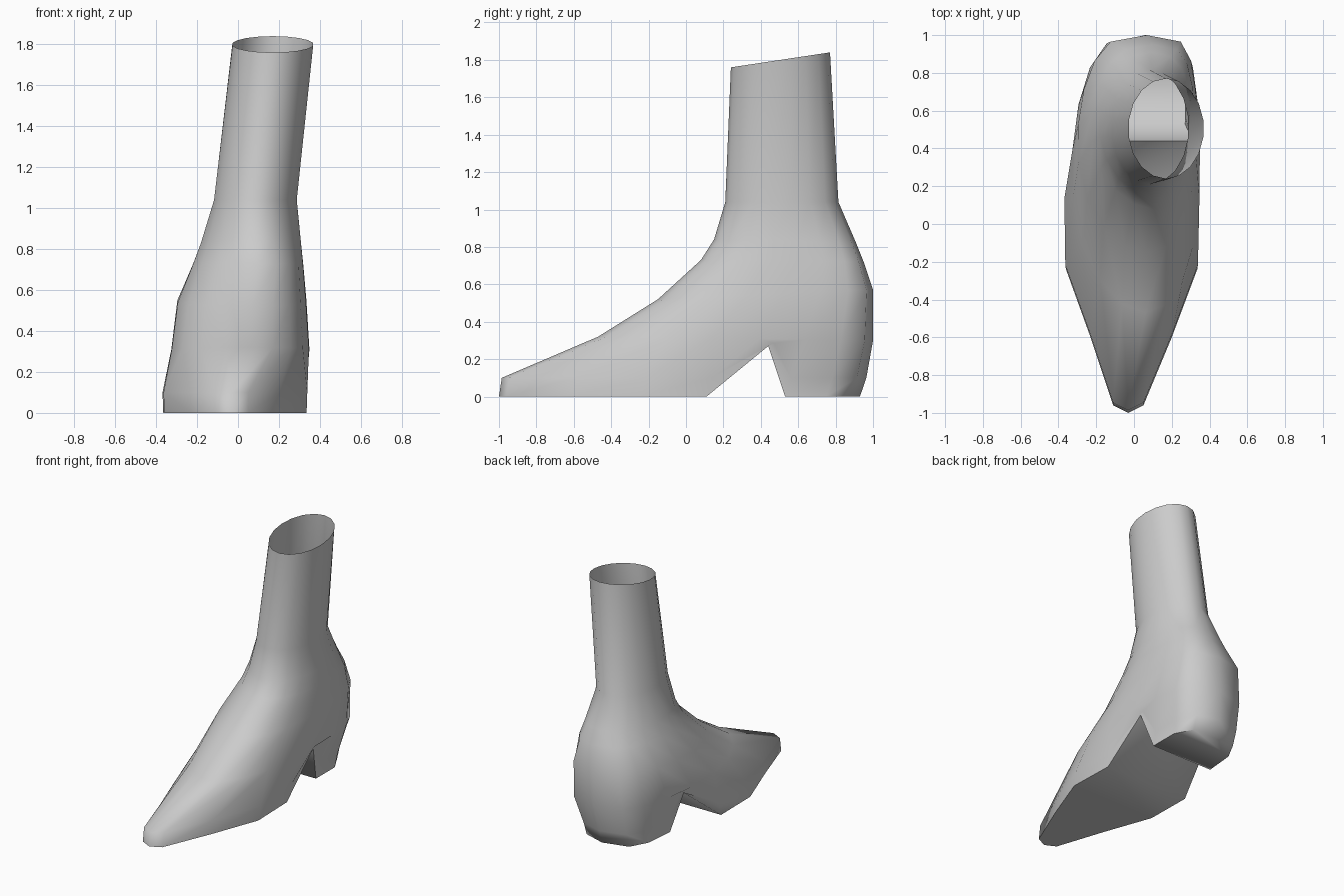
import bpy, bmesh, math

cube = bpy.data.objects.get("Cube")
if cube:
    bpy.data.objects.remove(cube, do_unlink=True)

# One plain grey material
grey = bpy.data.materials.new("plain_grey")
grey.use_nodes = True
colour = (0.6, 0.6, 0.6, 1)
grey.diffuse_color = colour
grey.node_tree.nodes["Principled BSDF"].inputs["Base Color"].default_value = colour

# Sole outline, toe to heel: y, left edge x, right edge x
SOLE = [(-1, -.03, -.03), (-.96, -.11, .05), (-.6, -.23, .2), (-.24, -.36, .335),
        (.11, -.365, .325), (.44, -.29, .31), (.53, -.24, .27), (.75, -.22, .27),
        (.88, -.15, .2), (.93, .04, .04)]
LAST = len(SOLE) - 1
ARCH_STATION, ARCH_HEIGHT, ARCH_TOP = 5, .27, .32


def sole_ring(z, stretch, shift):
    """Foot outline at height z, with the arch pulled up between toe and heel."""
    ring = []
    for k, (y, x0, x1) in enumerate(SOLE):
        lift = ARCH_HEIGHT if k == ARCH_STATION else 0
        height = lift + z * (1 - lift / ARCH_TOP)
        ring.append((y * stretch + shift, x0 * stretch, x1 * stretch, height))
    return ring


def oval_ring(front, back, x0, x1, z_front, z_back, lean=0, heel_power=1):
    """Oval outline; lean moves both ends sideways, heel_power squares the back."""
    ring = []
    mid, half = (x0 + x1) / 2, (x1 - x0) / 2
    for k in range(LAST + 1):
        a = math.pi * k / LAST
        s = (1 - math.cos(a)) / 2
        w = 0 if k in (0, LAST) else half * math.sin(a) ** (heel_power if s > .5 else 1)
        c = mid + lean * math.cos(a) ** 2
        ring.append((front + (back - front) * s, c - w, c + w,
                     z_front + (z_back - z_front) * s))
    return ring


rings = [
    sole_ring(0, 1, 0),
    sole_ring(.1, 1.01, .025),
    oval_ring(-.47, 1, -.33, .35, .32, .3, .05, .5),      # instep and heel bulge
    oval_ring(-.15, 1, -.3, .335, .52, .57, .05, .5),
    oval_ring(.08, .95, -.225, .32, .73, .72, .05, .65),
    oval_ring(.15, .91, -.185, .31, .84, .82, .03, .8),
    oval_ring(.21, .815, -.12, .29, 1.04, 1.04),          # ankle
    oval_ring(.24, .77, -.03, .37, 1.76, 1.84),           # open shaft top
]

bm = bmesh.new()
loops = []
for ring in rings:
    one = [bm.verts.new((x0, y, z)) for y, x0, x1, z in ring]
    two = [bm.verts.new((x1, y, z)) for y, x0, x1, z in ring[1:-1]]
    loops.append((one, [one[0]] + two + [one[-1]]))

# Walls between neighbouring rings
for low, high in zip(loops, loops[1:]):
    for a, b in zip(low, high):
        for k in range(LAST):
            bm.faces.new((a[k], a[k + 1], b[k + 1], b[k]))

# Sole, arch and heel bottom
left, right = loops[0]
for k in range(LAST):
    corners = dict.fromkeys((left[k], left[k + 1], right[k + 1], right[k]))
    bm.faces.new(list(corners))

bmesh.ops.recalc_face_normals(bm, faces=bm.faces)
mesh = bpy.data.meshes.new("boot")
bm.to_mesh(mesh)
bm.free()
mesh.materials.append(grey)
boot = bpy.data.objects.new("boot", mesh)
bpy.context.collection.objects.link(boot)

# Smooth shading with a crisp sole edge
bpy.ops.object.select_all(action='DESELECT')
boot.select_set(True)
bpy.context.view_layer.objects.active = boot
bpy.ops.object.shade_smooth_by_angle(angle=math.radians(75))
